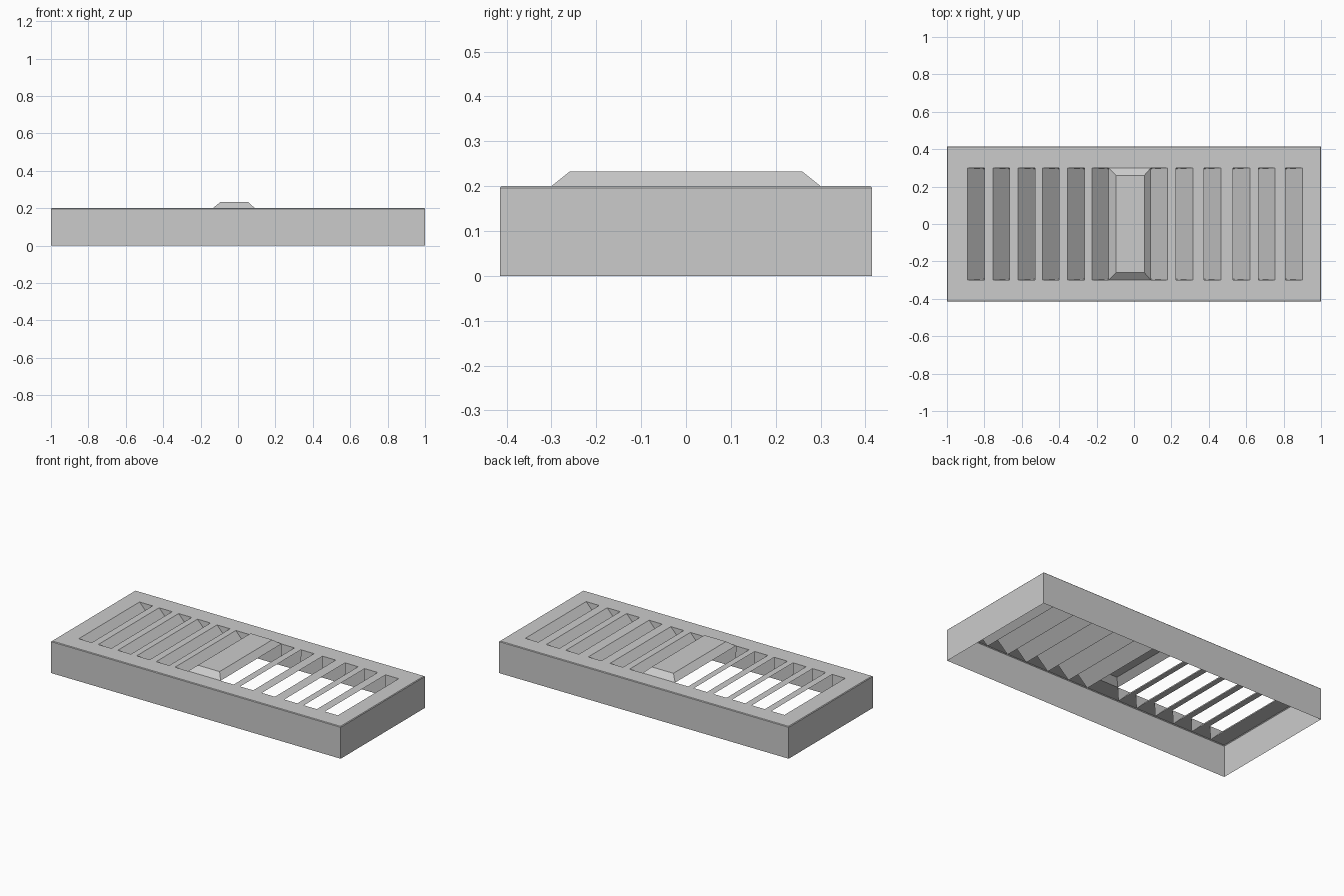
import bpy, bmesh

if "Cube" in bpy.data.objects:
    bpy.data.objects.remove(bpy.data.objects["Cube"])

HX, HY, H = 1.0, 0.415, 0.2        # half sizes and height of the housing
SY, W, DEPTH = 0.3, 0.09, 0.09     # slot half length, slot width, louver drop
LEFT = [-0.89, -0.755, -0.62, -0.49, -0.355, -0.225]
RIGHT = [0.09, 0.225, 0.375, 0.53, 0.665, 0.81]
SLOTS = LEFT + RIGHT
BOSS = (LEFT[-1] + W, RIGHT[0])


def make(name, faces):
    bm = bmesh.new()
    for f in faces:
        bm.faces.new([bm.verts.new(p) for p in f])
    bmesh.ops.remove_doubles(bm, verts=bm.verts, dist=1e-5)
    me = bpy.data.meshes.new(name)
    bm.to_mesh(me)
    bm.free()
    ob = bpy.data.objects.new(name, me)
    bpy.context.collection.objects.link(ob)
    return ob


def rect(x0, x1, y0, y1, z):
    return [(x0, y0, z), (x1, y0, z), (x1, y1, z), (x0, y1, z)]


def loft(a, b):
    """Side faces joining two rings, outward for b below a."""
    n = len(a)
    return [[a[(i + 1) % n], a[i], b[i], b[(i + 1) % n]] for i in range(n)]


# Housing: open-bottomed sheet box with a fine edge break
c = 0.004
outer = rect(-HX, HX, -HY, HY, H - c)
inner = rect(-HX + c, HX - c, -HY + c, HY - c, H)
make("housing", loft(inner, outer) + loft(outer, rect(-HX, HX, -HY, HY, 0)))

# Face plate: end-to-end borders plus the bars left between the slots
xs = sorted([-HX + c, HX - c] + SLOTS + [s + W for s in SLOTS])
plate = []
for x0, x1 in zip(xs, xs[1:]):
    plate.append(rect(x0, x1, -HY + c, -SY, H))
    plate.append(rect(x0, x1, SY, HY - c, H))
    if x0 not in SLOTS and x0 != BOSS[0]:
        plate.append(rect(x0, x1, -SY, SY, H))
make("face_plate", plate)


# Louvers: sloping blade with a triangular cheek at each end
def louver(hinge, tip):
    e = SY - 0.005
    blade = [(hinge, -SY, H), (tip, -e, H - DEPTH), (tip, e, H - DEPTH), (hinge, SY, H)]
    if tip < hinge:
        blade.reverse()
    faces = [blade]
    for s in (-1, 1):
        faces.append([(hinge, s * SY, H), (tip, s * SY, H), (tip, s * e, H - DEPTH)])
    return faces


for name, starts, flip in (("left_louvers", LEFT, False), ("right_louvers", RIGHT, True)):
    faces = []
    for s in starts:
        faces += louver(s + W, s) if flip else louver(s, s + W)
    make(name, faces)

# Raised centre boss pressed out of the plate
top = rect(-0.095, 0.055, -0.26, 0.26, H + 0.032)
base = rect(BOSS[0], BOSS[1], -SY, SY, H)
make("centre_boss", [top] + loft(top, base))
